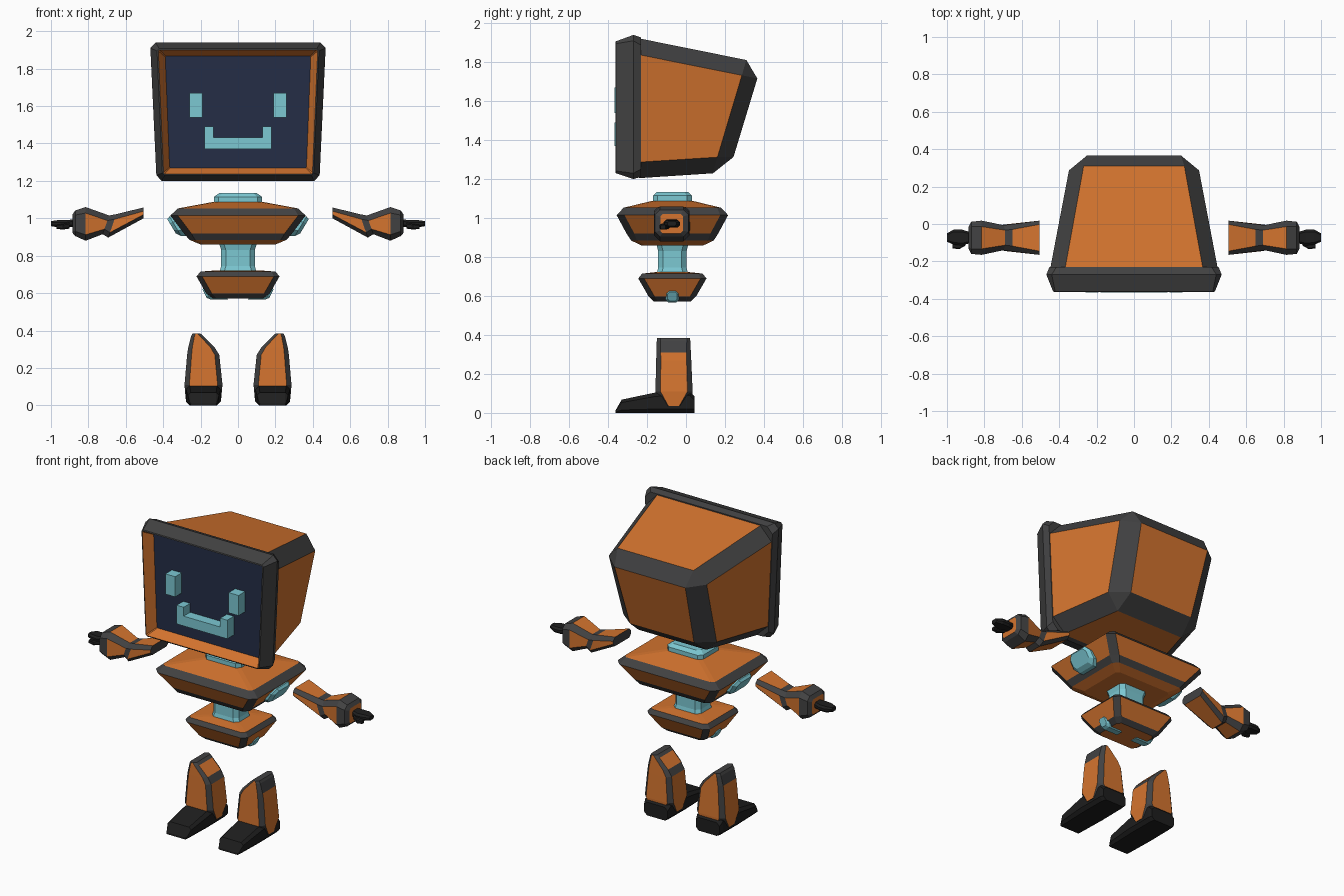
import bpy, bmesh
from mathutils import Vector

cube = bpy.data.objects.get("Cube")
if cube:
    bpy.data.objects.remove(cube, do_unlink=True)


def material(name, rgb):
    m = bpy.data.materials.new(name)
    m.use_nodes = True
    m.diffuse_color = (*rgb, 1)
    m.node_tree.nodes["Principled BSDF"].inputs["Base Color"].default_value = (*rgb, 1)
    return m


MATS = [material("orange", (0.66, 0.175, 0.028)),
        material("charcoal", (0.054, 0.054, 0.055)),
        material("cyan", (0.20, 0.58, 0.65)),
        material("navy", (0.018, 0.027, 0.061)),
        material("black", (0.013, 0.013, 0.013))]
ORANGE, CHARCOAL, CYAN, NAVY, BLACK = range(5)


def finish(name, bm):
    bmesh.ops.recalc_face_normals(bm, faces=bm.faces[:])
    used = sorted({f.material_index for f in bm.faces})
    for f in bm.faces:
        f.material_index = used.index(f.material_index)
    me = bpy.data.meshes.new(name)
    bm.to_mesh(me)
    bm.free()
    for i in used:
        me.materials.append(MATS[i])
    ob = bpy.data.objects.new(name, me)
    bpy.context.collection.objects.link(ob)
    return ob


PLACE = {"x": lambda p, u, v: (p, u, v),
         "y": lambda p, u, v: (u, p, v),
         "z": lambda p, u, v: (u, v, p)}


def loft(name, axis, sections, flats, corners=None, caps=(0, 0), special=None, warp=None, side=1):
    """Skin chamfered rectangles (position, u0, u1, v0, v1, chamfer) along an axis.
    flats and corners give a colour per band; special recolours single (band, side) faces."""
    corners = corners or flats
    special = special or {}
    bm = bmesh.new()
    rings = []
    for p, u0, u1, v0, v1, c in sections:
        outline = [(u0 + c, v0), (u1 - c, v0), (u1, v0 + c), (u1, v1 - c),
                   (u1 - c, v1), (u0 + c, v1), (u0, v1 - c), (u0, v0 + c)]
        ring = []
        for u, v in outline:
            co = Vector(PLACE[axis](p, u, v))
            if warp:
                co = Vector(warp(*co))
            co.x *= side
            ring.append(bm.verts.new(co))
        rings.append(ring)
    for b, (r0, r1) in enumerate(zip(rings, rings[1:])):
        for k in range(8):
            n = (k + 1) % 8
            f = bm.faces.new((r0[k], r0[n], r1[n], r1[k]))
            f.material_index = special.get((b, k), corners[b] if k % 2 else flats[b])
    for ring, m in ((rings[0], caps[0]), (rings[-1], caps[1])):
        bm.faces.new(ring).material_index = m
    return finish(name, bm)


def block(name, x, y, z, mat):
    bm = bmesh.new()
    bmesh.ops.create_cube(bm, size=1)
    for v in bm.verts:
        v.co = [r[0] if c < 0 else r[1] for c, r in zip(v.co, (x, y, z))]
    for f in bm.faces:
        f.material_index = mat
    return finish(name, bm)


def centred(z, hx, hy, c, cy=-0.07):
    return (z, -hx, hx, cy - hy, cy + hy, c)


# Head shell: tapered box with wide charcoal chamfers
bm = bmesh.new()
bmesh.ops.create_cube(bm, size=2)
for v in bm.verts:
    s, back, top = v.co.x, v.co.y > 0, v.co.z > 0
    if back:
        v.co = (s * 0.338, 0.39, 1.795) if top else (s * 0.305, 0.22, 1.235)
    else:
        v.co = (s * 0.452, -0.24, 1.922) if top else (s * 0.42, -0.24, 1.205)
edges = [e for e in bm.edges if max(v.co.y for v in e.verts) > -0.2]
bmesh.ops.bevel(bm, geom=edges, offset=0.082, offset_type='OFFSET', segments=1,
                profile=0.5, affect='EDGES', material=CHARCOAL)
finish("head_shell", bm)

# Screen frame with a sloped inner lip and the recessed screen
loft("screen_frame", "y",
     [(-0.23, -0.455, 0.455, 1.212, 1.927, 0.04),
      (-0.27, -0.47, 0.47, 1.20, 1.94, 0.03),
      (-0.36, -0.435, 0.435, 1.23, 1.907, 0.012),
      (-0.363, -0.428, 0.428, 1.237, 1.90, 0.006),
      (-0.30, -0.392, 0.392, 1.27, 1.867, 0.004)],
     [CHARCOAL, CHARCOAL, CHARCOAL, ORANGE], caps=(CHARCOAL, NAVY),
     warp=lambda x, y, z: (x * (1 - 0.1 * (1.94 - z)), y, z))

# Face
DEPTH = (-0.366, -0.295)
for side, label in ((1, "left"), (-1, "right")):
    block(label + "_eye", sorted((side * 0.19, side * 0.26)), DEPTH, (1.54, 1.67), CYAN)
    block(label + "_mouth_end", sorted((side * 0.13, side * 0.18)), DEPTH, (1.433, 1.49), CYAN)
block("mouth_bar", (-0.18, 0.18), DEPTH, (1.37, 1.433), CYAN)

# Neck, torso, waist and pelvis
loft("neck", "z", [centred(1.06, 0.128, 0.10, 0.025), centred(1.115, 0.128, 0.10, 0.025),
                   centred(1.135, 0.10, 0.08, 0.02)], [CYAN] * 2, caps=(CYAN, CYAN))
loft("torso", "z",
     [centred(0.86, 0.20, 0.16, 0.02), centred(0.885, 0.26, 0.212, 0.03),
      centred(0.92, 0.29, 0.235, 0.04), centred(1.015, 0.362, 0.286, 0.04),
      centred(1.053, 0.32, 0.25, 0.02), centred(1.088, 0.13, 0.105, 0.02)],
     [ORANGE, CHARCOAL, ORANGE, CHARCOAL, ORANGE],
     [ORANGE, CHARCOAL, CHARCOAL, CHARCOAL, ORANGE])
loft("waist", "z",
     [centred(0.70, 0.102, 0.083, 0.025), centred(0.745, 0.09, 0.073, 0.025),
      centred(0.83, 0.09, 0.073, 0.025), centred(0.87, 0.102, 0.083, 0.025)],
     [CYAN] * 3, caps=(CYAN, CYAN))
loft("pelvis", "z",
     [centred(0.572, 0.135, 0.095, 0.02), centred(0.598, 0.17, 0.122, 0.03),
      centred(0.69, 0.222, 0.175, 0.03), centred(0.715, 0.20, 0.155, 0.02),
      centred(0.722, 0.11, 0.09, 0.02)],
     [CHARCOAL, ORANGE, CHARCOAL, ORANGE], [CHARCOAL, CHARCOAL, CHARCOAL, ORANGE])

for side, label in ((1, "left"), (-1, "right")):
    # Sockets for the arms and legs, leaning with the body sides
    loft(label + "_shoulder_socket", "x",
         [(0.27, -0.16, 0.02, 0.905, 1.01, 0.03), (0.34, -0.16, 0.02, 0.905, 1.01, 0.03),
          (0.36, -0.14, 0.0, 0.92, 0.995, 0.02)],
         [CYAN] * 2, caps=(CYAN, CYAN), side=side,
         warp=lambda x, y, z: (x + 0.6 * (z - 0.965), y, z))
    loft(label + "_hip_socket", "x",
         [(0.07, -0.105, -0.035, 0.566, 0.63, 0.015), (0.165, -0.105, -0.035, 0.566, 0.63, 0.015),
          (0.18, -0.095, -0.045, 0.575, 0.62, 0.01)],
         [CYAN] * 2, caps=(CYAN, CYAN), side=side,
         warp=lambda x, y, z: (x + 0.5 * (z - 0.60), y, z))

    # Arm: flared sleeve, slanted elbow band, cuff with an orange end
    loft(label + "_arm", "x",
         [(0.505, -0.165, 0.018, 1.0, 1.058, 0.02), (0.672, -0.145, -0.002, 0.897, 1.022, 0.027),
          (0.708, -0.14, -0.006, 0.915, 1.015, 0.027), (0.815, -0.165, 0.018, 0.88, 1.06, 0.032),
          (0.87, -0.16, 0.012, 0.905, 1.042, 0.025), (0.885, -0.132, -0.015, 0.922, 1.02, 0.012)],
         [ORANGE, CHARCOAL, ORANGE, CHARCOAL, CHARCOAL], [CHARCOAL] * 5,
         caps=(CHARCOAL, ORANGE), side=side,
         warp=lambda x, y, z: (x - 0.35 * (z - 0.96) if 0.65 < x < 0.75 else x, y, z))

    # Hand: mitten and thumb
    loft(label + "_hand", "x",
         [(0.87, -0.10, -0.045, 0.955, 0.995, 0.01), (0.92, -0.115, -0.03, 0.952, 0.99, 0.012),
          (0.965, -0.11, -0.03, 0.952, 0.99, 0.012), (1.0, -0.095, -0.05, 0.958, 0.985, 0.008)],
         [BLACK] * 3, caps=(BLACK, BLACK), side=side)
    loft(label + "_thumb", "x",
         [(0.90, -0.115, -0.085, 0.945, 0.975, 0.006), (0.935, -0.135, -0.10, 0.94, 0.97, 0.006),
          (0.97, -0.13, -0.105, 0.943, 0.965, 0.005)],
         [BLACK] * 2, caps=(BLACK, BLACK), side=side)

    # Leg: tapered shin, slanted inner top, bevelled crown and knee edges
    loft(label + "_leg", "z",
         [(0.035, 0.09, 0.28, -0.155, 0.03, 0.065), (0.11, 0.083, 0.286, -0.157, 0.034, 0.026),
          (0.27, 0.10, 0.272, -0.153, 0.027, 0.024), (0.31, 0.125, 0.266, -0.152, 0.025, 0.022),
          (0.37, 0.185, 0.251, -0.15, 0.022, 0.018), (0.385, 0.202, 0.243, -0.148, 0.02, 0.016)],
         [ORANGE] * 5, [CHARCOAL] * 5, caps=(BLACK, CHARCOAL), side=side,
         special={(2, 6): CHARCOAL, (3, 2): CHARCOAL, (4, 2): CHARCOAL, (4, 6): CHARCOAL})

    # Foot: heel block running into a low wedge toe
    loft(label + "_foot", "y",
         [(0.043, 0.10, 0.268, 0.0, 0.085, 0.02), (0.02, 0.094, 0.276, 0.0, 0.11, 0.02),
          (-0.155, 0.092, 0.278, 0.0, 0.105, 0.02), (-0.33, 0.102, 0.268, 0.0, 0.068, 0.015),
          (-0.362, 0.115, 0.255, 0.0, 0.012, 0.004)],
         [BLACK] * 4, caps=(BLACK, BLACK), side=side)
